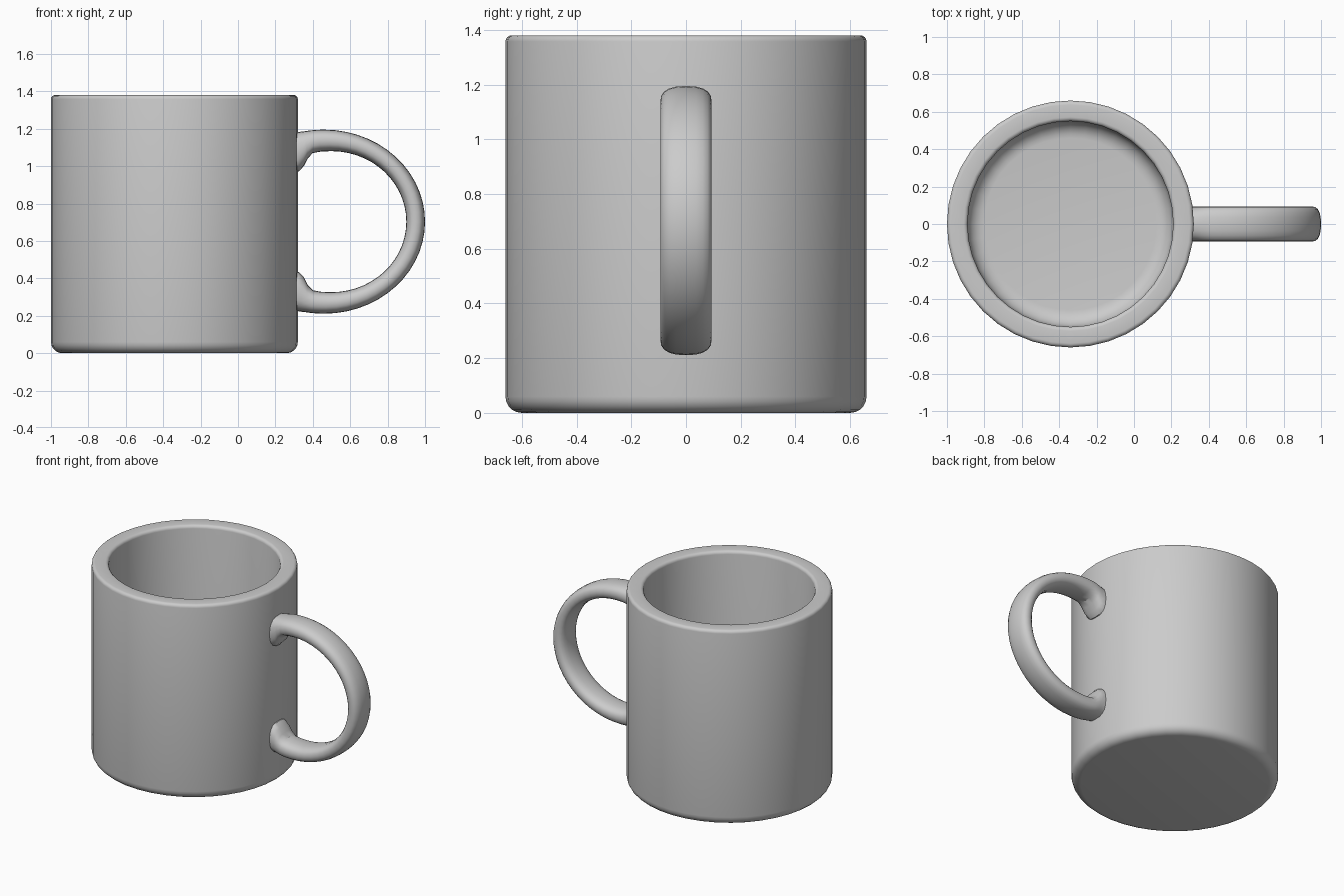
import bpy, bmesh
from math import sin, cos, pi, copysign

cube = bpy.data.objects.get("Cube")
if cube:
    bpy.data.objects.remove(cube, do_unlink=True)

grey = bpy.data.materials.new("glazed grey")
grey.use_nodes = True
colour = (0.6, 0.6, 0.6, 1)
grey.diffuse_color = colour
grey.node_tree.nodes["Principled BSDF"].inputs["Base Color"].default_value = colour


def finish(bm, name):
    bmesh.ops.recalc_face_normals(bm, faces=bm.faces)
    mesh = bpy.data.meshes.new(name)
    bm.to_mesh(mesh)
    bm.free()
    mesh.materials.append(grey)
    obj = bpy.data.objects.new(name, mesh)
    bpy.context.collection.objects.link(obj)
    bpy.ops.object.select_all(action='DESELECT')
    obj.select_set(True)
    bpy.context.view_layer.objects.active = obj
    bpy.ops.object.shade_smooth_by_angle(angle=pi / 5)
    return obj


def bridge(bm, rings):
    """Join successive closed rings with quads."""
    for a, b in zip(rings, rings[1:]):
        for i in range(len(a)):
            j = (i + 1) % len(a)
            bm.faces.new((a[i], a[j], b[j], b[i]))


def arc(cx, cz, radius, start, end, steps=5):
    return [(cx + radius * cos(start + (end - start) * i / steps),
             cz + radius * sin(start + (end - start) * i / steps))
            for i in range(steps + 1)]


# Cup: one revolved profile, from the underside over the rim to the inner floor
HEIGHT, OUTER, INNER, FLOOR = 1.38, 0.66, 0.55, 0.11
SEGMENTS, CENTRE = 40, -0.34
profile = (arc(OUTER - 0.06, 0.06, 0.06, -pi / 2, 0)
           + arc(OUTER - 0.022, HEIGHT - 0.022, 0.022, 0, pi / 2, 4)
           + arc(INNER + 0.022, HEIGHT - 0.022, 0.022, pi / 2, pi, 4)
           + arc(INNER - 0.09, FLOOR + 0.09, 0.09, 0, -pi / 2, 6))
bm = bmesh.new()
rings = [[bm.verts.new((CENTRE + r * cos(2 * pi * i / SEGMENTS),
                        r * sin(2 * pi * i / SEGMENTS), z))
          for i in range(SEGMENTS)] for r, z in profile]
bridge(bm, rings)
bm.faces.new(rings[0])
bm.faces.new(rings[-1])
finish(bm, "cup")

# Handle: rounded sections spanning an outer and an inner curve, flared at the wall
MID = 0.703
flare = [((0.26, 1.175), (0.26, 0.965)), ((0.31, 1.18), (0.325, 0.972)),
         ((0.335, 1.184), (0.352, 1.0)), ((0.36, 1.187), (0.372, 1.04)),
         ((0.39, 1.191), (0.40, 1.07)), ((0.425, 1.194), (0.445, 1.078))]
loop = []
for i in range(29):
    t = pi / 2 - pi * i / 28
    loop.append(((0.46 + 0.54 * cos(t), MID + 0.492 * sin(t)),
                 (0.50 + 0.40 * cos(t), MID + 0.377 * sin(t))))
mirrored = [tuple((x, 2 * MID - z) for x, z in pair) for pair in reversed(flare)]

bm = bmesh.new()
rings = []
for (ox, oz), (ix, iz) in flare + loop + mirrored:
    ring = []
    for k in range(20):
        a = 2 * pi * k / 20
        across = copysign(abs(cos(a)) ** 0.8, cos(a))
        side = copysign(abs(sin(a)) ** 0.8, sin(a))
        f = (1 + across) / 2
        ring.append(bm.verts.new((ix + (ox - ix) * f, 0.094 * side,
                                  iz + (oz - iz) * f)))
    rings.append(ring)
bridge(bm, rings)
bm.faces.new(rings[0])
bm.faces.new(rings[-1])
finish(bm, "handle")
